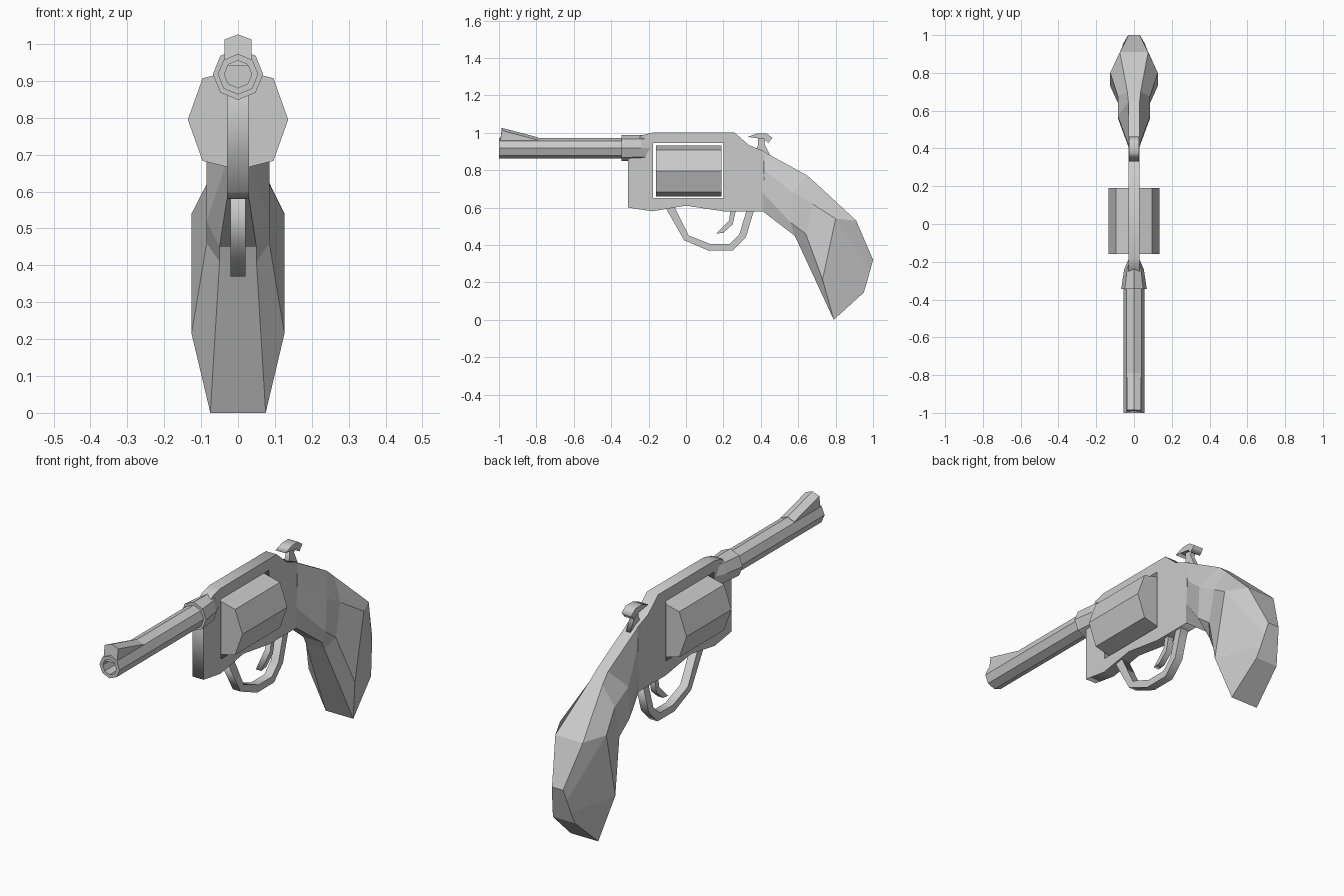
import bpy, bmesh, math

if "Cube" in bpy.data.objects:
    bpy.data.objects.remove(bpy.data.objects["Cube"])


def prism(name, loops, half):
    """Extrude side-view (y, z) outlines across x; extra loops become holes."""
    cu = bpy.data.curves.new(name, 'CURVE')
    cu.dimensions, cu.fill_mode, cu.extrude = '2D', 'BOTH', half
    for pts in loops:
        sp = cu.splines.new('POLY')
        sp.points.add(len(pts) - 1)
        for p, (y, z) in zip(sp.points, pts):
            p.co = (y, z, 0, 1)
        sp.use_cyclic_u = True
    ob = bpy.data.objects.new(name, cu)
    bpy.context.collection.objects.link(ob)
    ob.rotation_euler = (math.pi / 2, 0, math.pi / 2)
    bpy.ops.object.select_all(action='DESELECT')
    ob.select_set(True)
    bpy.context.view_layer.objects.active = ob
    bpy.ops.object.convert(target='MESH')


def loft(name, rings):
    """Skin a list of equal-length closed rings and cap both ends."""
    bm = bmesh.new()
    rows = [[bm.verts.new(p) for p in r] for r in rings]
    n = len(rows[0])
    for a, b in zip(rows, rows[1:]):
        for i in range(n):
            j = (i + 1) % n
            bm.faces.new((a[i], a[j], b[j], b[i]))
    bm.faces.new(rows[0])
    bm.faces.new(rows[-1])
    bmesh.ops.recalc_face_normals(bm, faces=bm.faces)
    me = bpy.data.meshes.new(name)
    bm.to_mesh(me)
    bm.free()
    bpy.context.collection.objects.link(bpy.data.objects.new(name, me))


def octagon(y, rx, rz, zc):
    return [(rx * math.cos(i * math.pi / 4), y, zc + rz * math.sin(i * math.pi / 4))
            for i in range(8)]


# Frame with the see-through cylinder window
prism("frame", [
    [(-.31, .90), (-.31, .60), (-.18, .58), (0, .61), (.20, .58), (.41, .58),
     (.42, .90), (.337, .933), (.26, 1.0), (-.18, 1.0), (-.24, .985)],
    [(-.177, .65), (.20, .65), (.20, .945), (-.177, .945)]], .03)

# Hollow eight-sided barrel
loft("barrel", [octagon(y, r, r, .918) for y, r in
                [(-.30, .055), (-1, .055), (-1, .037), (-.45, .037)]])

# Collar that tapers into the frame
loft("barrel_collar", [octagon(y, rx, rz, .918) for y, rx, rz in
                       [(-.345, .068, .07), (-.24, .052, .069), (-.178, .025, .069)]])

# Front sight ramp with a ridged top
loft("front_sight", [[(-.037, y, .94), (.037, y, .94), (.037, y2, zs), (0, y2, zt), (-.037, y2, zs)]
                     for y, y2, zs, zt in [(-.995, -.985, 1.012, 1.026), (-.79, -.79, .96, .975)]])

# Eight-sided cylinder
loft("cylinder", [[(x, y, .795 + z) for x, z in
                   [(.136, 0), (.096, .112), (0, .136), (-.096, .112),
                    (-.136, 0), (-.096, -.112), (0, -.136), (.096, -.112)]]
                  for y in (-.16, .19)])

# Trigger guard and trigger
prism("trigger_guard", [[
    (-.11, .60), (-.01, .425), (.12, .37), (.25, .37), (.32, .44), (.365, .59),
    (.325, .59), (.285, .455), (.235, .405), (.13, .405), (.015, .45), (-.06, .60)]], .021)
prism("trigger", [[(.24, .60), (.23, .53), (.16, .46), (.20, .465), (.25, .51), (.27, .60)]], .015)

# Hammer: thin neck and wider thumb spur
prism("hammer_neck", [[(.36, .89), (.385, .93), (.385, .975), (.425, .975), (.42, .94), (.45, .88)]], .012)
prism("hammer_spur", [[(.33, .978), (.38, .996), (.43, .996), (.463, .973),
                       (.44, .945), (.42, .965), (.385, .97)]], .027)

# Grip: each row runs back, side back, side front, front as (half width, y, z)
grip_rows = [
    [(.03, .42, .897), (.03, .42, .80), (.03, .41, .68), (.03, .41, .58)],
    [(.03, .65, .77), (.085, .57, .68), (.085, .56, .52), (.05, .58, .45)],
    [(.035, .70, .725), (.085, .675, .62), (.085, .64, .46), (.05, .60, .41)],
    [(.075, .91, .53), (.126, .80, .54), (.126, .73, .215), (.075, .79, 0)],
    [(.03, 1.0, .32), (.04, .985, .265), (.05, .967, .20), (.06, .95, .145)],
]
loft("grip", [r + [(-x, y, z) for x, y, z in reversed(r)] for r in grip_rows])
